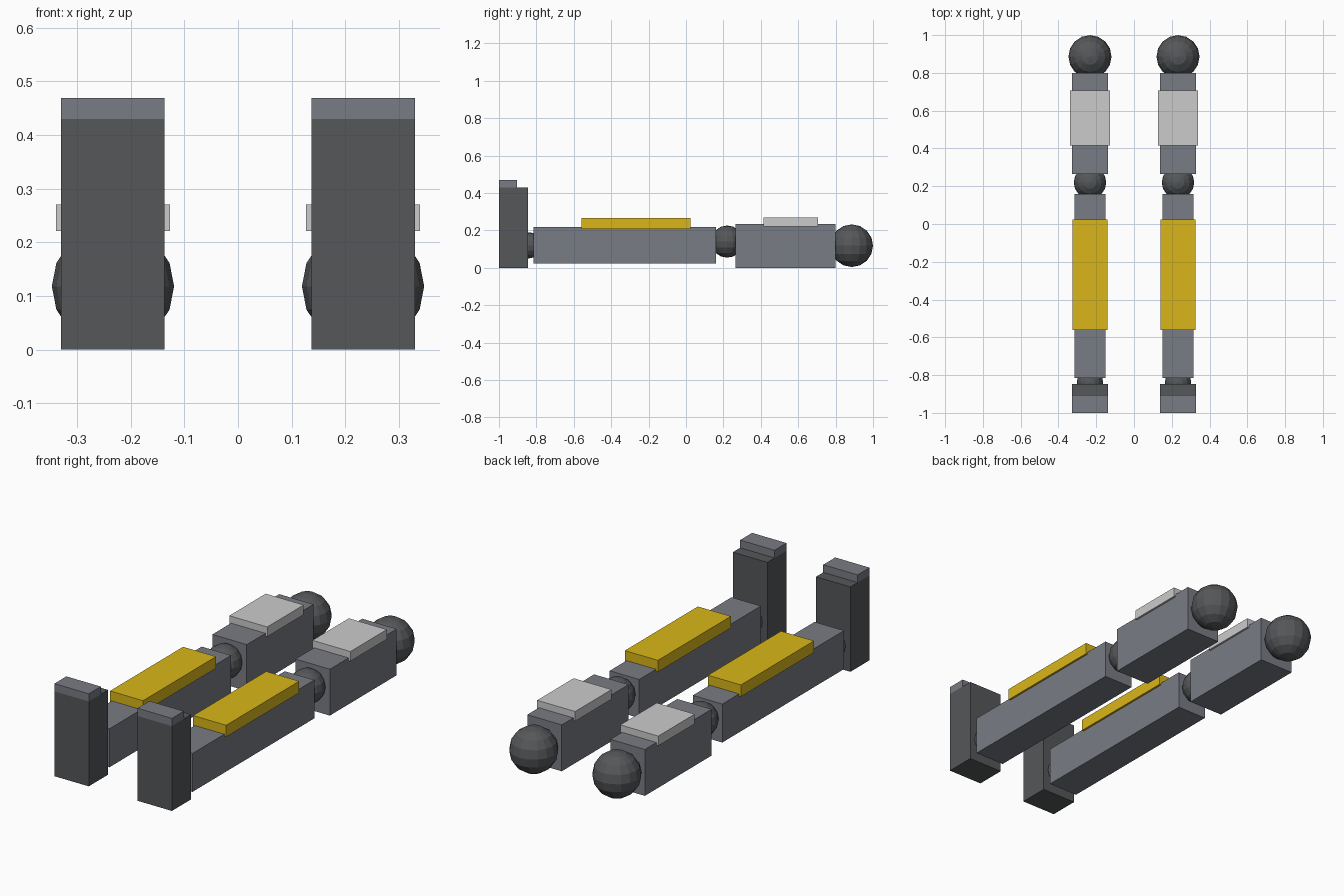
import bpy

if "Cube" in bpy.data.objects:
    bpy.data.objects.remove(bpy.data.objects["Cube"])

LEG_X = 0.233  # sideways offset of each leg


def material(name, rgb):
    m = bpy.data.materials.new(name)
    m.diffuse_color = (*rgb, 1)
    m.use_nodes = True
    m.node_tree.nodes["Principled BSDF"].inputs["Base Color"].default_value = m.diffuse_color
    return m


grey = material("mid_grey", (0.19, 0.2, 0.23))
dark = material("dark_grey", (0.09, 0.095, 0.1))
yellow = material("yellow", (0.70, 0.47, 0.01))
white = material("off_white", (0.62, 0.63, 0.6))


def box(name, x, width, y, z, mat):
    bpy.ops.mesh.primitive_cube_add(size=1, location=(x, sum(y) / 2, sum(z) / 2))
    ob = bpy.context.object
    ob.name = name
    ob.scale = (width, y[1] - y[0], z[1] - z[0])
    ob.data.materials.append(mat)


def joint(name, x, y, z, radius):
    bpy.ops.mesh.primitive_uv_sphere_add(segments=16, ring_count=8, radius=radius, location=(x, y, z))
    ob = bpy.context.object
    ob.name = name
    ob.data.materials.append(dark)


for side, s in (("left", -1), ("right", 1)):
    x = s * LEG_X
    # Upper leg with its armour plate
    joint(f"{side}_hip_joint", x, 0.886, 0.118, 0.114)
    box(f"{side}_thigh", x, 0.193, (0.265, 0.80), (0.0, 0.235), grey)
    box(f"{side}_thigh_plate", x, 0.213, (0.415, 0.707), (0.221, 0.27), white)
    # Lower leg with its shin guard
    joint(f"{side}_knee_joint", x, 0.22, 0.14, 0.086)
    box(f"{side}_shin", x, 0.165, (-0.815, 0.16), (0.022, 0.217), grey)
    box(f"{side}_shin_guard", x, 0.185, (-0.56, 0.025), (0.206, 0.265), yellow)
    # Foot, pointing upward
    joint(f"{side}_ankle_joint", x, -0.84, 0.12, 0.07)
    box(f"{side}_foot", x, 0.193, (-1.0, -0.846), (0.0, 0.43), dark)
    box(f"{side}_toe_cap", x, 0.193, (-1.0, -0.904), (0.43, 0.469), grey)
